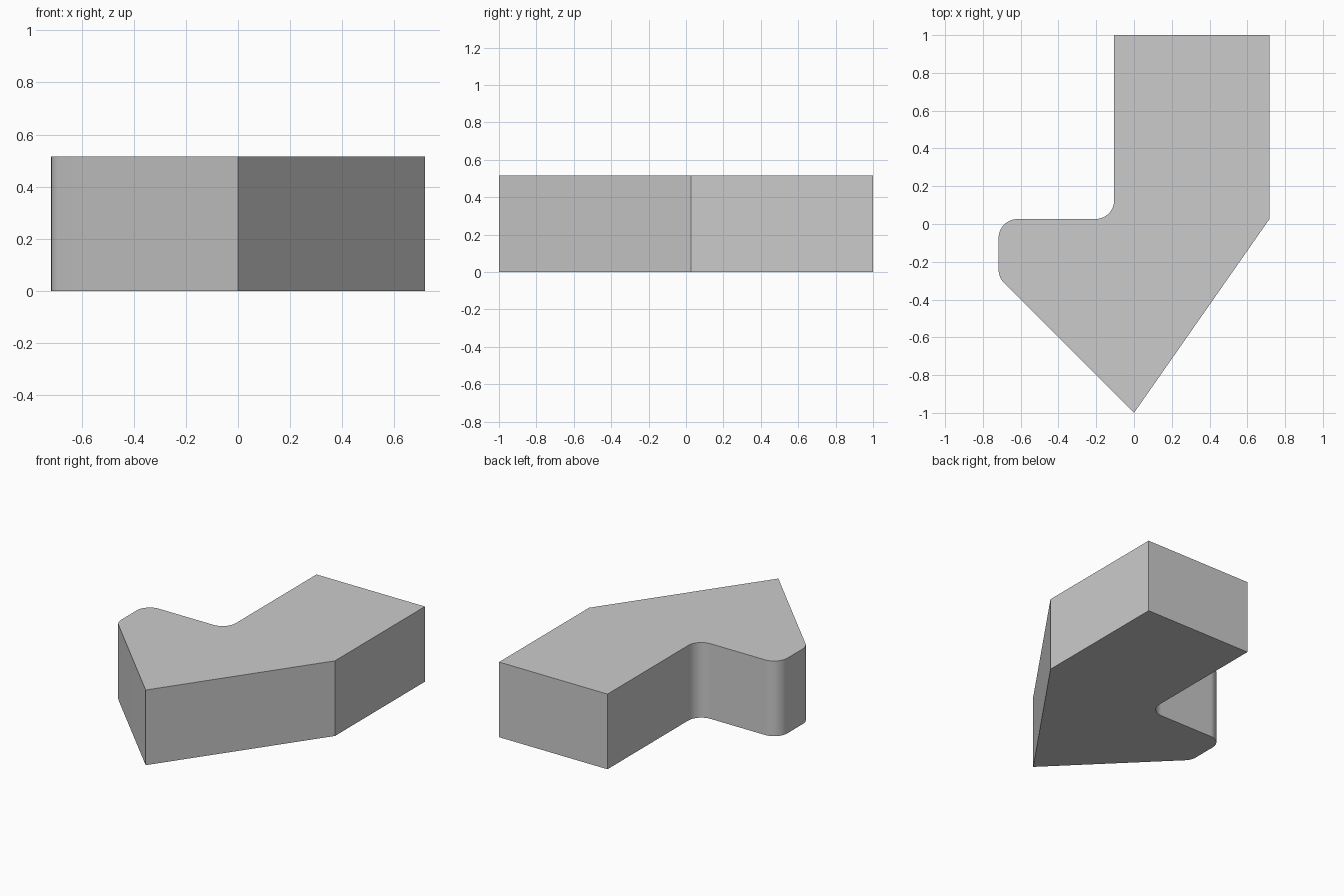
import bpy, bmesh, math
from mathutils import Vector

default_cube = bpy.data.objects.get("Cube")
if default_cube:
    bpy.data.objects.remove(default_cube, do_unlink=True)

HEIGHT = 0.515
RADIUS = 0.1


def fillet(prev, corner, nxt, radius, steps=12):
    """Points of an arc rounding one outline corner."""
    a, b = (prev - corner).normalized(), (nxt - corner).normalized()
    half = a.angle(b) / 2
    inward = (a + b).normalized()
    centre = corner + inward * radius / math.sin(half)
    side = Vector((-inward.y, inward.x))
    if side.dot(a) < 0:
        side.negate()
    sweep = math.pi / 2 - half
    arc = []
    for i in range(steps + 1):
        t = sweep * (1 - 2 * i / steps)
        arc.append(centre + radius * (side * math.sin(t) - inward * math.cos(t)))
    return arc


# Bent arrow outline: x, y, corner radius
outline = [
    (0, -1, 0), (0.717, 0.026, 0), (0.717, 1, 0), (-0.105, 1, 0),
    (-0.105, 0.026, RADIUS), (-0.717, 0.026, RADIUS), (-0.717, -0.283, RADIUS),
]
corners = [Vector((x, y)) for x, y, r in outline]
points = []
for i, (x, y, r) in enumerate(outline):
    if r:
        points += fillet(corners[i - 1], corners[i], corners[(i + 1) % len(corners)], r)
    else:
        points.append(corners[i])

# Extrude the outline into a solid block
bm = bmesh.new()
base = bm.faces.new([bm.verts.new((p.x, p.y, 0)) for p in points])
top = bmesh.ops.extrude_face_region(bm, geom=[base], use_keep_orig=True)
top_verts = [g for g in top["geom"] if isinstance(g, bmesh.types.BMVert)]
bmesh.ops.translate(bm, verts=top_verts, vec=(0, 0, HEIGHT))
bmesh.ops.recalc_face_normals(bm, faces=bm.faces)
mesh = bpy.data.meshes.new("arrow_block")
bm.to_mesh(mesh)
bm.free()
block = bpy.data.objects.new("arrow_block", mesh)
bpy.context.collection.objects.link(block)

# Plain grey material
grey = bpy.data.materials.new("plain_grey")
grey.use_nodes = True
colour = (0.6, 0.6, 0.6, 1)
grey.diffuse_color = colour
grey.node_tree.nodes["Principled BSDF"].inputs["Base Color"].default_value = colour
mesh.materials.append(grey)

# Smooth rounded corners, sharp edges elsewhere
bpy.ops.object.select_all(action="DESELECT")
block.select_set(True)
bpy.context.view_layer.objects.active = block
bpy.ops.object.shade_smooth_by_angle(angle=math.radians(25))
